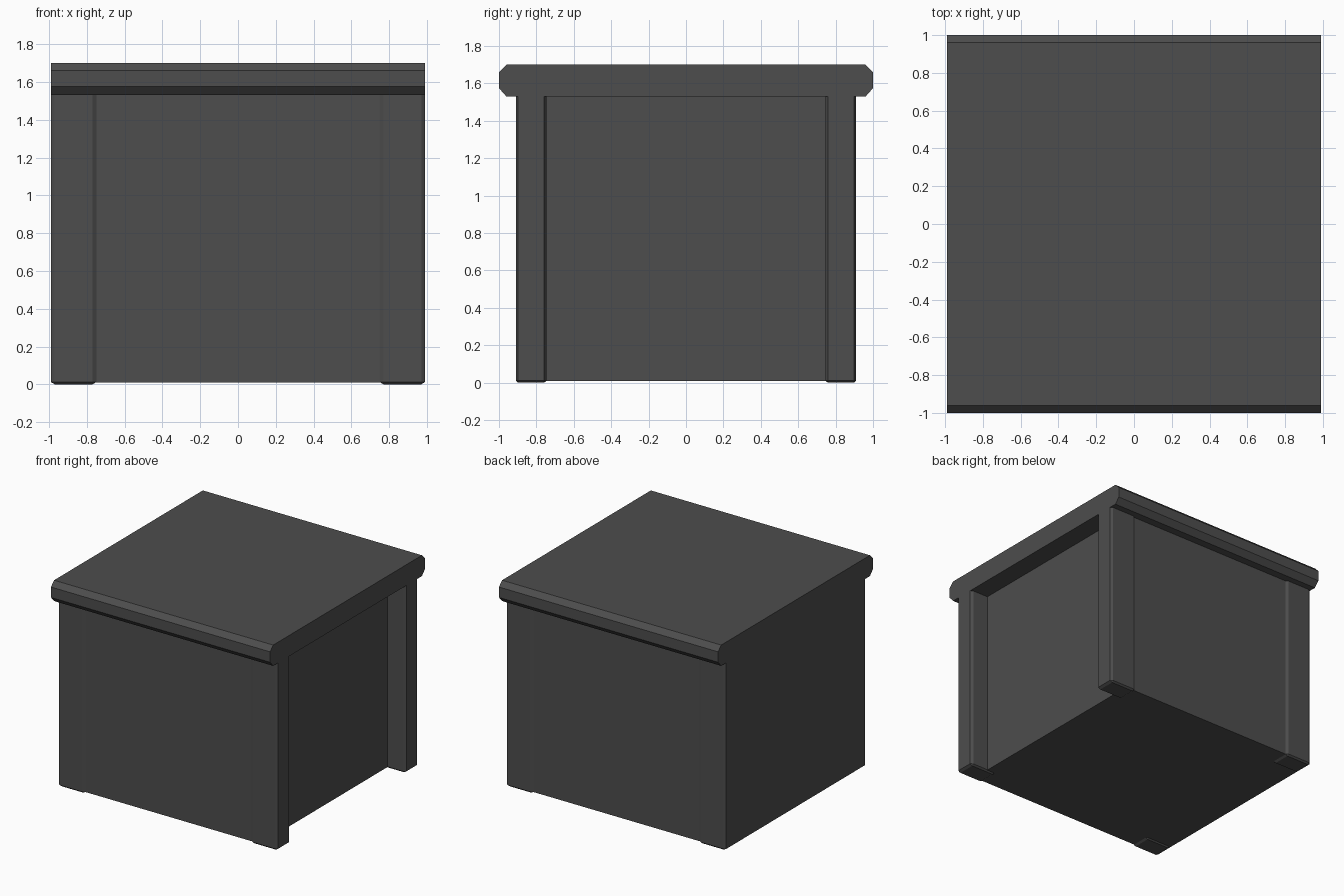
import bpy, bmesh
from mathutils import Vector

if "Cube" in bpy.data.objects:
    bpy.data.objects.remove(bpy.data.objects["Cube"])

mat = bpy.data.materials.new("dark_grey")
mat.diffuse_color = (0.075, 0.075, 0.075, 1)
mat.use_nodes = True
mat.node_tree.nodes["Principled BSDF"].inputs["Base Color"].default_value = mat.diffuse_color

X, TOP_Z, UNDER_Z = 0.99, 1.70, 1.53


def finish(name, bm):
    bmesh.ops.recalc_face_normals(bm, faces=bm.faces)
    me = bpy.data.meshes.new(name)
    bm.to_mesh(me)
    bm.free()
    me.materials.append(mat)
    ob = bpy.data.objects.new(name, me)
    bpy.context.collection.objects.link(ob)
    return ob


def box(lo, hi, chamfer=None):
    """Box from corner to corner; chamfer gives the per-axis size, top rim left sharp."""
    lo, hi = Vector(lo), Vector(hi)
    s = Vector(chamfer or (1, 1, 1))
    bm = bmesh.new()
    bmesh.ops.create_cube(bm, size=1)
    for v in bm.verts:
        for i in range(3):
            v.co[i] = (hi[i] if v.co[i] > 0 else lo[i]) / s[i]
    if chamfer:
        top = max(v.co.z for v in bm.verts)
        edges = [e for e in bm.edges if any(v.co.z < top - 1e-4 for v in e.verts)]
        bmesh.ops.bevel(bm, geom=edges, offset=1, segments=1,
                        affect='EDGES', clamp_overlap=False)
        bmesh.ops.scale(bm, vec=s, verts=bm.verts)
    return bm


# Table top: chamfered profile in YZ, extruded along X
profile = [(-1, 1.575), (-0.96, UNDER_Z), (0.96, UNDER_Z), (1, 1.575),
           (1, 1.66), (0.96, TOP_Z), (-0.96, TOP_Z), (-1, 1.66)]
bm = bmesh.new()
face = bm.faces.new([bm.verts.new((-X, y, z)) for y, z in profile])
ext = bmesh.ops.extrude_face_region(bm, geom=[face])
bmesh.ops.translate(bm, vec=(2 * X, 0, 0),
                    verts=[g for g in ext["geom"] if isinstance(g, bmesh.types.BMVert)])
# extrusion keeps the start face, closing both ends
finish("table_top", bm)

# Closed body: flush on the left end, recessed between the legs on the right
finish("body_panels", box((-X, -0.897, 0.01), (0.83, 0.897, UNDER_Z)))

# Four chamfered corner legs
for sx, side in ((-1, "left"), (1, "right")):
    for sy, end in ((-1, "front"), (1, "back")):
        xs = sorted((sx * 0.75, sx * X))
        ys = sorted((sy * 0.745, sy * 0.91))
        finish(f"{end}_{side}_leg",
               box((xs[0], ys[0], 0), (xs[1], ys[1], UNDER_Z), (0.02, 0.013, 0.012)))
